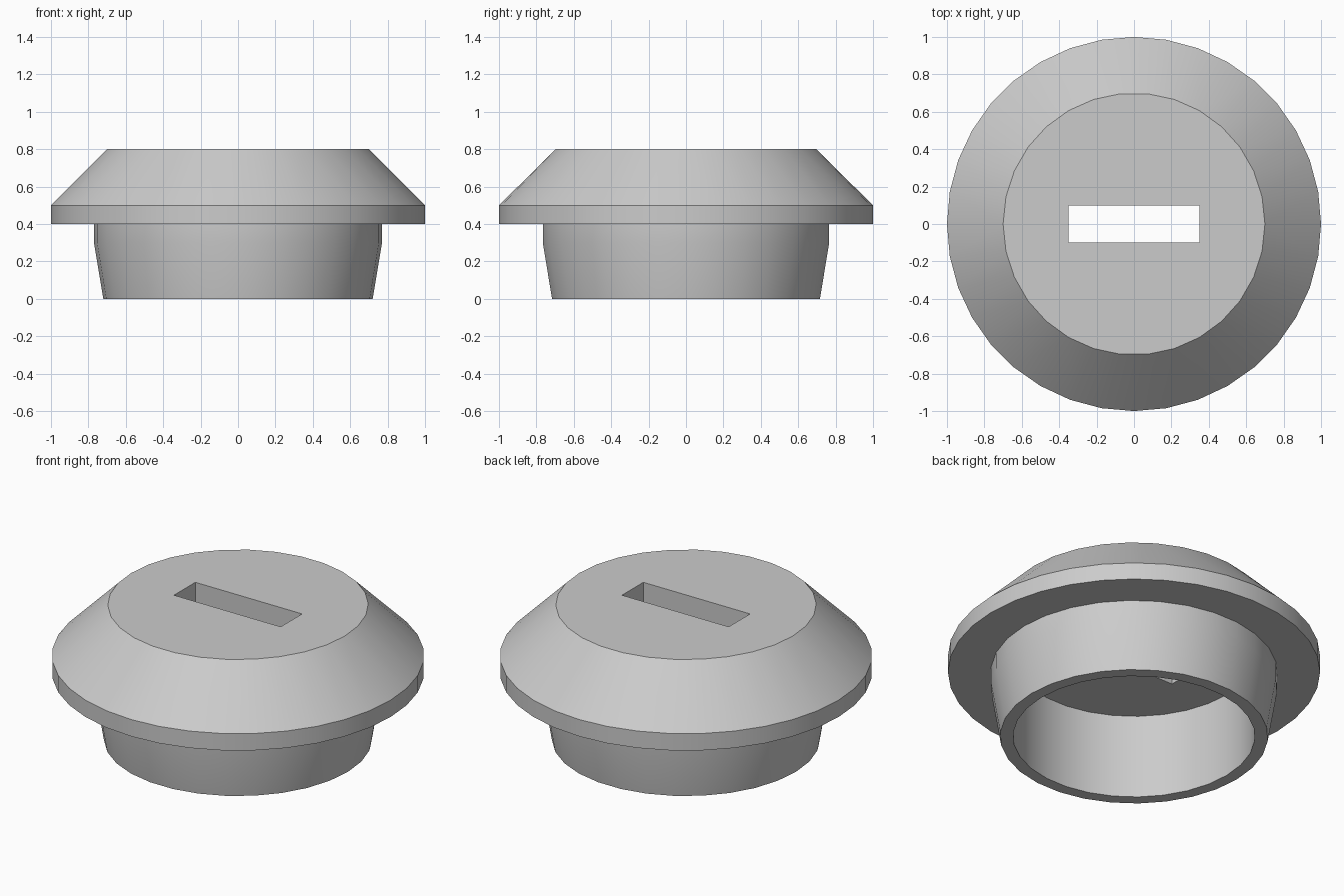
import bpy
import bmesh
import math

if "Cube" in bpy.data.objects:
    bpy.data.objects.remove(bpy.data.objects["Cube"], do_unlink=True)

grey = bpy.data.materials.new("plain grey")
grey.use_nodes = True
colour = (0.6, 0.6, 0.6, 1)
grey.diffuse_color = colour
grey.node_tree.nodes["Principled BSDF"].inputs["Base Color"].default_value = colour


def hull_of_rings(name, rings):
    """Convex solid wrapped around level rings of (radius, height, sides)."""
    bm = bmesh.new()
    for radius, z, sides in rings:
        for i in range(sides):
            a = math.tau * i / sides
            bm.verts.new((radius * math.cos(a), radius * math.sin(a), z))
    bmesh.ops.convex_hull(bm, input=bm.verts)
    bmesh.ops.dissolve_limit(bm, angle_limit=0.001, verts=bm.verts, edges=bm.edges)
    bmesh.ops.recalc_face_normals(bm, faces=bm.faces)
    mesh = bpy.data.meshes.new(name)
    bm.to_mesh(mesh)
    bm.free()
    mesh.materials.append(grey)
    obj = bpy.data.objects.new(name, mesh)
    bpy.context.collection.objects.link(obj)
    return obj


def combine(target, other, operation):
    """Apply a boolean and discard the helper solid."""
    mod = target.modifiers.new(operation.lower(), "BOOLEAN")
    mod.operation = operation
    mod.solver = "EXACT"
    mod.object = other
    bpy.context.view_layer.objects.active = target
    bpy.ops.object.modifier_apply(modifier=mod.name)
    bpy.data.objects.remove(other, do_unlink=True)


# Bevelled head with a narrow rim
cap = hull_of_rings("slotted_cap", [(1, 0.4, 36), (1, 0.5, 36), (0.7, 0.8, 30)])

# Tapered plug below the head
plug = hull_of_rings("plug", [(0.72, 0, 30), (0.77, 0.3, 30), (0.77, 0.45, 30)])
combine(cap, plug, "UNION")

# Hollow bore, open at the bottom
bore = hull_of_rings("bore_cutter", [(0.65, -0.1, 30), (0.65, 0.5, 30)])
bore.hide_render = True
combine(cap, bore, "DIFFERENCE")

# Slot through the top
bpy.ops.mesh.primitive_cube_add(size=1, location=(0, 0, 0.7))
slot = bpy.context.object
slot.name = "slot_cutter"
slot.scale = (0.7, 0.2, 0.6)
slot.hide_render = True
slot.data.materials.append(grey)
bpy.context.view_layer.update()
combine(cap, slot, "DIFFERENCE")

# Smooth round walls with crisp rims
bpy.ops.object.select_all(action="DESELECT")
cap.select_set(True)
bpy.context.view_layer.objects.active = cap
bpy.ops.object.shade_smooth_by_angle(angle=math.radians(30))
